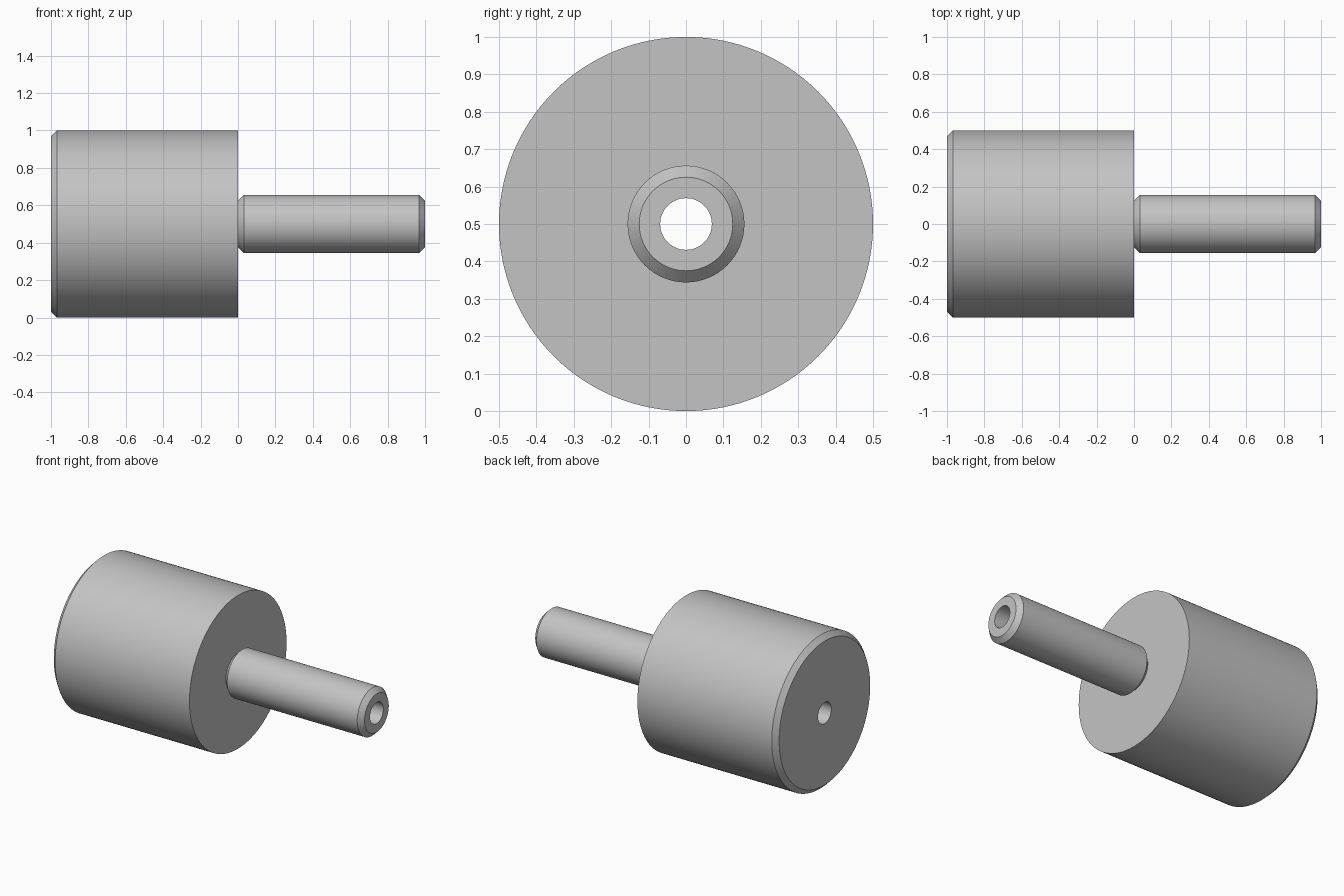
import bpy, bmesh, math
from mathutils import Vector

cube = bpy.data.objects.get("Cube")
if cube:
    bpy.data.objects.remove(cube, do_unlink=True)

# One plain metal colour
grey = bpy.data.materials.new("metal_grey")
grey.use_nodes = True
colour = (0.55, 0.55, 0.55, 1)
grey.diffuse_color = colour
grey.node_tree.nodes["Principled BSDF"].inputs["Base Color"].default_value = colour

BODY_R, STEM_R, BORE_R = 0.5, 0.156, 0.069
CHAMFER = 0.031
SEGMENTS = 128

# Closed half section as (x, radius): drum, undercut stem and through bore
section = [
    (-1, BORE_R),
    (-1, BODY_R - CHAMFER),
    (-1 + CHAMFER, BODY_R),
    (0, BODY_R),
    (0, STEM_R - CHAMFER),
    (CHAMFER, STEM_R),
    (1 - CHAMFER, STEM_R),
    (1, STEM_R - CHAMFER),
    (1, BORE_R),
]


def lathe(name, points, material):
    """Revolve a closed section about the x axis."""
    bm = bmesh.new()
    verts = [bm.verts.new((x, 0, r)) for x, r in points]
    edges = [bm.edges.new((v, verts[(i + 1) % len(verts)]))
             for i, v in enumerate(verts)]
    bmesh.ops.spin(bm, geom=verts + edges, cent=Vector(), axis=Vector((1, 0, 0)),
                   angle=math.tau, steps=SEGMENTS, use_merge=True)
    bmesh.ops.remove_doubles(bm, verts=bm.verts, dist=1e-5)
    bmesh.ops.recalc_face_normals(bm, faces=bm.faces)
    mesh = bpy.data.meshes.new(name)
    bm.to_mesh(mesh)
    bm.free()
    mesh.materials.append(material)
    obj = bpy.data.objects.new(name, mesh)
    bpy.context.collection.objects.link(obj)
    return obj


shaft = lathe("bored_drum_with_stem", section, grey)
shaft.location.z = BODY_R

# Smooth round walls, crisp chamfer edges
bpy.ops.object.select_all(action="DESELECT")
shaft.select_set(True)
bpy.context.view_layer.objects.active = shaft
bpy.ops.object.shade_smooth_by_angle(angle=math.radians(30))
